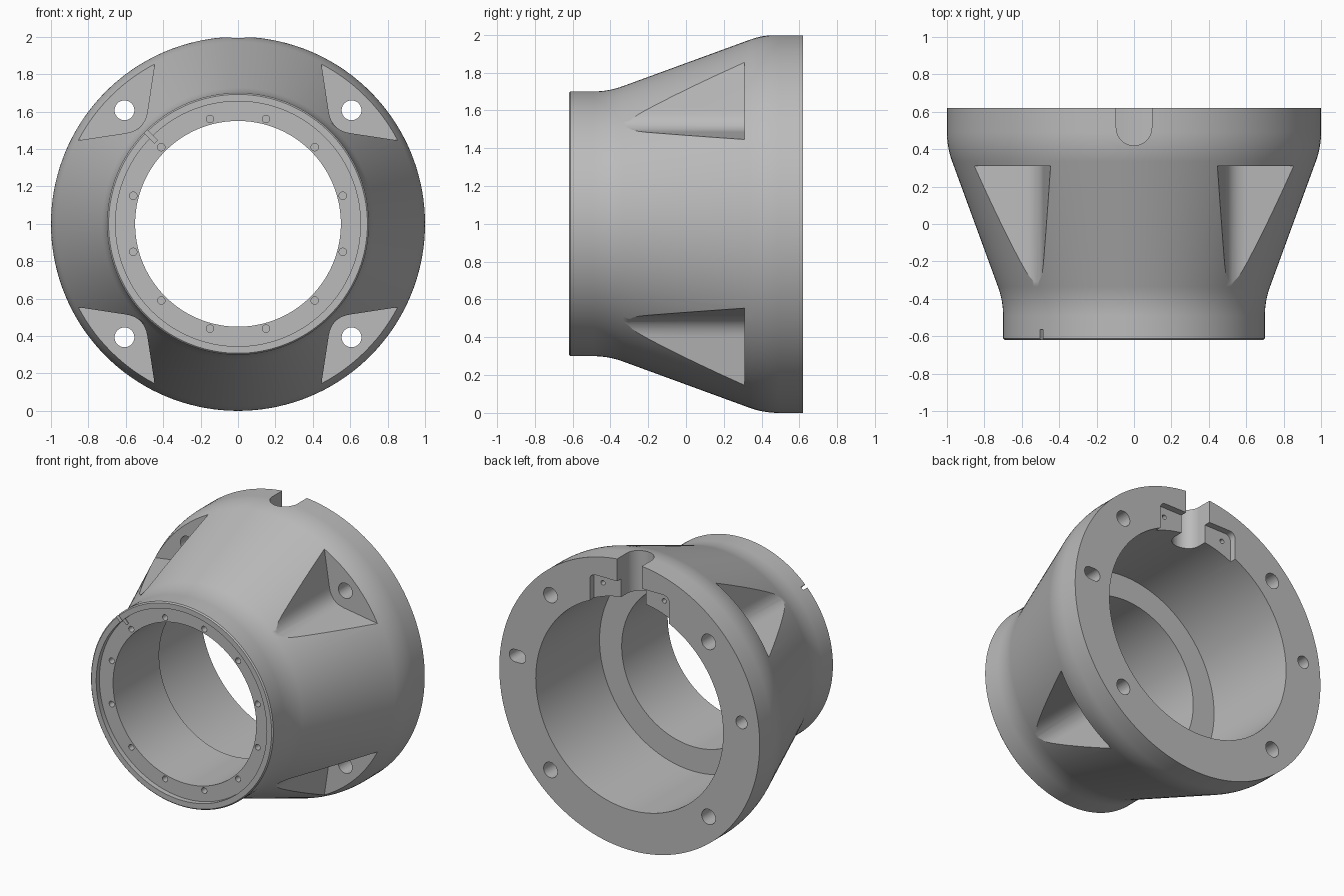
import bpy, bmesh
from math import pi, sin, cos, radians
from mathutils import Vector, Matrix

cube = bpy.data.objects.get("Cube")
if cube:
    bpy.data.objects.remove(cube, do_unlink=True)

CENTRE = Vector((0, 0, 1))
BACK, FRONT = 0.62, -0.62

steel = bpy.data.materials.new("light grey metal")
steel.use_nodes = True
GREY = (0.5, 0.5, 0.5, 1)
steel.diffuse_color = GREY
steel.node_tree.nodes["Principled BSDF"].inputs["Base Color"].default_value = GREY


def rounded(a, corner, b, dist, steps=8):
    """Points of a rounded corner between the directions to a and b."""
    c = Vector(corner)
    p = c + (Vector(a) - c).normalized() * dist
    q = c + (Vector(b) - c).normalized() * dist
    ts = [i / steps for i in range(steps + 1)]
    return [tuple(p * (1 - t) ** 2 + c * 2 * t * (1 - t) + q * t * t) for t in ts]


def circle(x, z, r, n=32, stretch=0.0):
    """Circle, or a slot when stretched along x."""
    pts = []
    for i in range(n):
        a = 2 * pi * (i + 0.5) / n
        side = stretch if cos(a) > 0 else -stretch
        pts.append((x + r * cos(a) + side, z + r * sin(a)))
    return pts


def prism(bm, pts, y0, y1, matrix=Matrix()):
    """Extrude an outline in the x-z plane from y0 to y1."""
    face = bm.faces.new([bm.verts.new(matrix @ Vector((x, y0, z))) for x, z in pts])
    out = bmesh.ops.extrude_face_region(bm, geom=[face])["geom"]
    move = matrix.to_3x3() @ Vector((0, y1 - y0, 0))
    bmesh.ops.translate(bm, vec=move, verts=[g for g in out if isinstance(g, bmesh.types.BMVert)])


def make_object(name, bm):
    bmesh.ops.recalc_face_normals(bm, faces=bm.faces[:])
    mesh = bpy.data.meshes.new(name)
    bm.to_mesh(mesh)
    bm.free()
    mesh.materials.append(steel)
    obj = bpy.data.objects.new(name, mesh)
    obj.location = CENTRE
    bpy.context.collection.objects.link(obj)
    return obj


# Turned body: (radius, y) profile spun about the y axis
neck, shoulder = (0.70, -0.41), (1.0, 0.41)
profile = [(0.55, -0.08), (0.55, -0.585), (0.655, -0.585), (0.655, FRONT),
           (0.692, FRONT), (0.70, FRONT + 0.008)]
profile += rounded((0.70, FRONT), neck, shoulder, 0.08)
profile += rounded(neck, shoulder, (1.0, BACK), 0.08)
profile += [(1.0, BACK), (0.72, BACK), (0.72, -0.08)]
bm = bmesh.new()
ring = [bm.verts.new((r, y, 0)) for r, y in profile]
edges = [bm.edges.new((ring[i - 1], ring[i])) for i in range(len(ring))]
bmesh.ops.spin(bm, geom=ring + edges, cent=(0, 0, 0), axis=(0, 1, 0),
               angle=2 * pi, steps=144)
bmesh.ops.remove_doubles(bm, verts=bm.verts[:], dist=1e-4)
body = make_object("housing_body", bm)

cutters = []
quadrants = [(sx, sz) for sx in (1, -1) for sz in (1, -1)]

# Four corner pockets in the cone
end_a, end_b = (0.41, 1.09), (1.09, 0.41)
pocket = [end_a] + rounded(end_a, (0.5, 0.5), end_b, 0.1) + [end_b, (1.09, 1.09)]
bm = bmesh.new()
for sx, sz in quadrants:
    prism(bm, [(x * sx, z * sz) for x, z in pocket], 0.31, -0.75)
cutters.append(make_object("pocket_cutter", bm))

# Through bolt holes, and a blind dowel hole and slot in the flange
bm = bmesh.new()
for sx, sz in quadrants:
    prism(bm, circle(0.607 * sx, 0.607 * sz, 0.053), 0.2, 0.75)
prism(bm, circle(-0.86, 0.115, 0.043), 0.42, 0.75)
prism(bm, circle(0.86, 0.115, 0.043, stretch=0.02), 0.42, 0.75)
cutters.append(make_object("flange_hole_cutter", bm))

# Ring of small screw holes in the front face
bm = bmesh.new()
for i in range(12):
    a = radians(15 + 30 * i)
    prism(bm, circle(0.58 * cos(a), 0.58 * sin(a), 0.02, 16), -0.7, -0.52)
cutters.append(make_object("front_screw_cutter", bm))

# Small radial key slot in the front rim
bm = bmesh.new()
slot = [(0.62, -0.012), (0.75, -0.012), (0.75, 0.012), (0.62, 0.012)]
prism(bm, slot, -0.7, -0.565, Matrix.Rotation(radians(-135), 4, 'Y'))
cutters.append(make_object("rim_slot_cutter", bm))

# Shallow recess on the back face around the top notch
bm = bmesh.new()
right, left = (0.305, 0.84), (-0.305, 0.84)
recess = [(0.305, 0.5)] + rounded((0.305, 0.5), right, left, 0.05)
recess += rounded(right, left, (-0.305, 0.5), 0.05) + [(-0.305, 0.5)]
prism(bm, recess, BACK - 0.045, 0.75)
cutters.append(make_object("recess_cutter", bm))

# Screw holes in the recess
bm = bmesh.new()
for sx in (1, -1):
    prism(bm, circle(0.235 * sx, 0.775, 0.016, 16), 0.48, 0.75)
cutters.append(make_object("recess_screw_cutter", bm))

# Round-ended notch cut down through the top of the flange
bm = bmesh.new()
arc = [radians(180 + 180 * i / 24) for i in range(25)]
notch = [(0.095 * cos(a), 0.515 + 0.095 * sin(a)) for a in arc]
notch += [(0.095, 0.8), (-0.095, 0.8)]
swap = Matrix(((1, 0, 0, 0), (0, 0, 1, 0), (0, 1, 0, 0), (0, 0, 0, 1)))
prism(bm, notch, 0.5, 1.1, swap)
cutters.append(make_object("top_notch_cutter", bm))

# Apply the cuts, then discard the cutters
for cutter in cutters:
    cutter.hide_render = True
    mod = body.modifiers.new(cutter.name, 'BOOLEAN')
    mod.operation, mod.solver, mod.object = 'DIFFERENCE', 'EXACT', cutter
bpy.context.view_layer.update()
graph = bpy.context.evaluated_depsgraph_get()
result = bpy.data.meshes.new_from_object(body.evaluated_get(graph))
body.modifiers.clear()
body.data = result
result.name = "housing_body"
for cutter in cutters:
    bpy.data.objects.remove(cutter, do_unlink=True)

# Smooth round surfaces with crisp machined edges
bpy.ops.object.select_all(action='DESELECT')
body.select_set(True)
bpy.context.view_layer.objects.active = body
bpy.ops.object.shade_smooth_by_angle(angle=radians(25))
weighted = body.modifiers.new("weighted_normals", 'WEIGHTED_NORMAL')
weighted.keep_sharp = True
